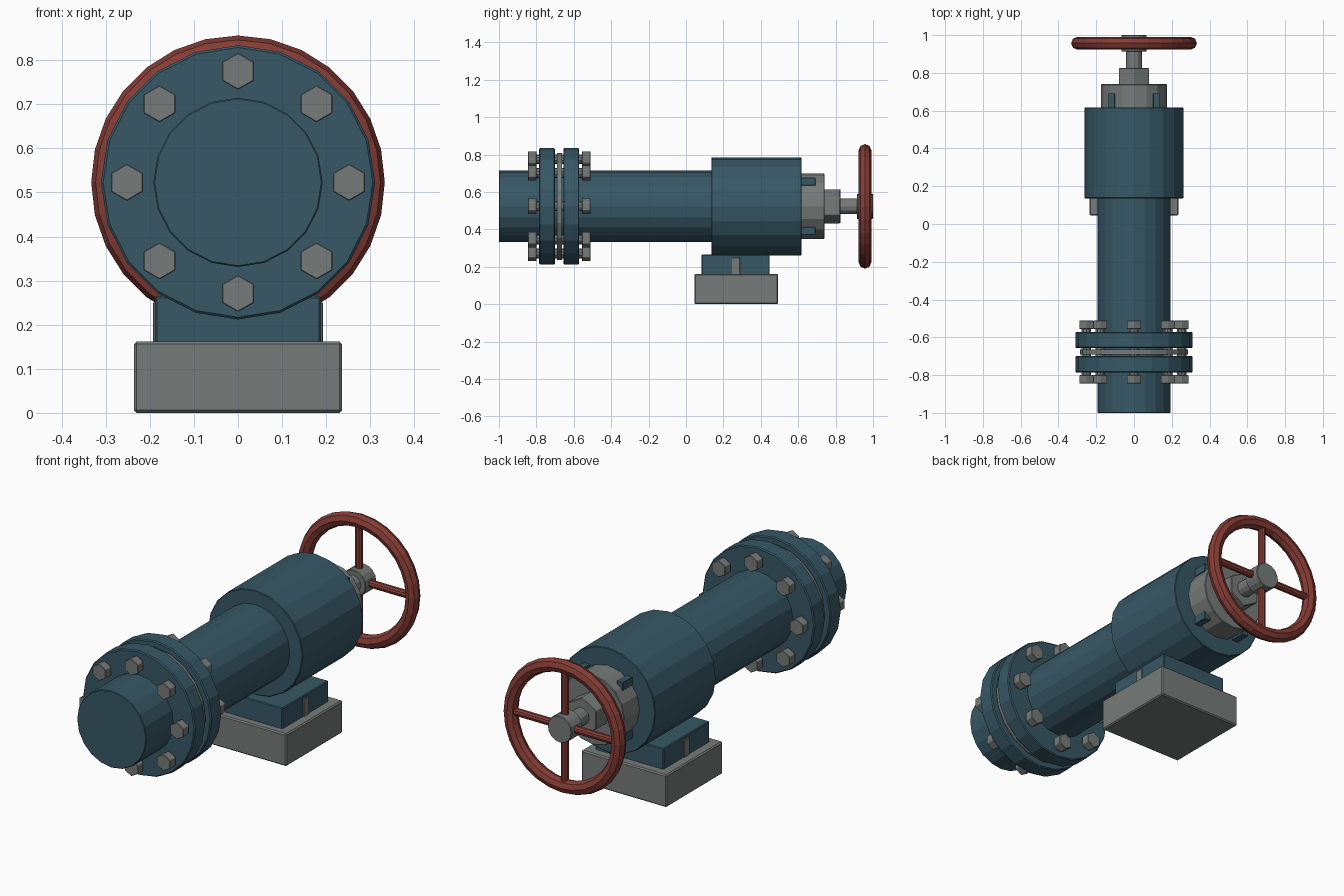
import bpy, bmesh, math
from mathutils import Matrix, Vector

if "Cube" in bpy.data.objects:
    bpy.data.objects.remove(bpy.data.objects["Cube"])

AXIS_Z = 0.523  # height of the pipe centre line


def material(name, rgb):
    m = bpy.data.materials.new(name)
    m.diffuse_color = (*rgb, 1)
    m.use_nodes = True
    m.node_tree.nodes["Principled BSDF"].inputs["Base Color"].default_value = m.diffuse_color
    return m


BLUE = material("blue paint", (0.038, 0.098, 0.133))
GREY = material("grey steel", (0.18, 0.198, 0.191))
RED = material("red paint", (0.235, 0.045, 0.035))


def finish(name, bm, mat, bevel=0):
    me = bpy.data.meshes.new(name)
    bmesh.ops.recalc_face_normals(bm, faces=bm.faces)
    bm.to_mesh(me)
    bm.free()
    me.materials.append(mat)
    ob = bpy.data.objects.new(name, me)
    bpy.context.collection.objects.link(ob)
    if bevel:
        mod = ob.modifiers.new("edge bevel", 'BEVEL')
        mod.width, mod.segments = bevel, 1
        mod.limit_method, mod.angle_limit = 'ANGLE', math.radians(40)
    return ob


def prism(name, mat, r, y0, y1, sides, x=0, z=AXIS_Z, bevel=0):
    """Prism along y with one corner pointing up."""
    bm = bmesh.new()
    rings = []
    for y in (y0, y1):
        ring = []
        for k in range(sides):
            a = math.pi / 2 + 2 * math.pi * k / sides
            ring.append(bm.verts.new((x + r * math.cos(a), y, z + r * math.sin(a))))
        bm.faces.new(ring)
        rings.append(ring)
    a, b = rings
    for k in range(sides):
        n = (k + 1) % sides
        bm.faces.new((a[k], a[n], b[n], b[k]))
    return finish(name, bm, mat, bevel)


def box(name, mat, lo, hi, bevel=0):
    lo, hi = Vector(lo), Vector(hi)
    bm = bmesh.new()
    bmesh.ops.create_cube(bm, size=1, matrix=Matrix.Translation((lo + hi) / 2)
                          @ Matrix.Diagonal((*(hi - lo), 1)))
    return finish(name, bm, mat, bevel)


# pipe and valve body
prism("pipe", BLUE, 0.192, -1.0, 0.2, 20, bevel=0.003)
prism("valve_body", BLUE, 0.262, 0.136, 0.617, 20, bevel=0.003)

# flange pair with gasket
prism("front_flange", BLUE, 0.311, -0.785, -0.70, 20, bevel=0.005)
prism("rear_flange", BLUE, 0.311, -0.656, -0.571, 20, bevel=0.005)
prism("gasket", GREY, 0.286, -0.69, -0.664, 20)

# ring of eight bolts with a hexagonal head at both ends
for i in range(8):
    a = math.pi * i / 4
    x, z = 0.252 * math.cos(a), AXIS_Z + 0.252 * math.sin(a)
    prism(f"bolt_shank_{i}", GREY, 0.026, -0.83, -0.53, 10, x, z)
    prism(f"bolt_head_{i}", GREY, 0.042, -0.845, -0.80, 6, x, z, 0.002)
    prism(f"bolt_nut_{i}", GREY, 0.042, -0.556, -0.511, 6, x, z, 0.002)

# packing gland, hexagonal nut and stem
prism("gland", GREY, 0.175, 0.60, 0.74, 16, bevel=0.003)
prism("gland_nut", GREY, 0.092, 0.73, 0.825, 6, bevel=0.003)
prism("stem", GREY, 0.042, 0.81, 0.94, 12)

# four lugs around the gland
for sx in (-1, 1):
    for sz in (-1, 1):
        cx, cz = sx * 0.118, AXIS_Z + sz * 0.132
        box(f"gland_lug_{sx}_{sz}", BLUE, (cx - 0.018, 0.60, cz - 0.021),
            (cx + 0.018, 0.692, cz + 0.021), 0.002)

# handwheel: rim, hub and four spokes
bpy.ops.mesh.primitive_torus_add(major_segments=28, minor_segments=8,
                                 major_radius=0.299, minor_radius=0.034,
                                 location=(0, 0.957, AXIS_Z),
                                 rotation=(math.pi / 2, 0, 0))
rim = bpy.context.object
rim.name = "handwheel_rim"
rim.data.materials.append(RED)
prism("handwheel_hub", GREY, 0.067, 0.913, 1.0, 16, bevel=0.003)
for i in range(4):
    bm = bmesh.new()
    turn = (Matrix.Translation((0, 0.957, AXIS_Z))
            @ Matrix.Rotation(math.pi / 2 * i, 4, 'Y')
            @ Matrix.Translation((0, 0, 0.17)))
    bmesh.ops.create_cone(bm, cap_ends=True, segments=10, radius1=0.019,
                          radius2=0.019, depth=0.26, matrix=turn)
    finish(f"handwheel_spoke_{i}", bm, RED)

# pedestal with side ribs, on the base block
box("pedestal", BLUE, (-0.188, 0.083, 0.15), (0.188, 0.447, 0.265), 0.004)
box("base_block", GREY, (-0.236, 0.045, 0), (0.236, 0.492, 0.162), 0.006)
for s in (-1, 1):
    box(f"pedestal_rib_{s}", GREY, (s * 0.186 - 0.007, 0.245, 0.155),
        (s * 0.186 + 0.007, 0.289, 0.25), 0.002)
